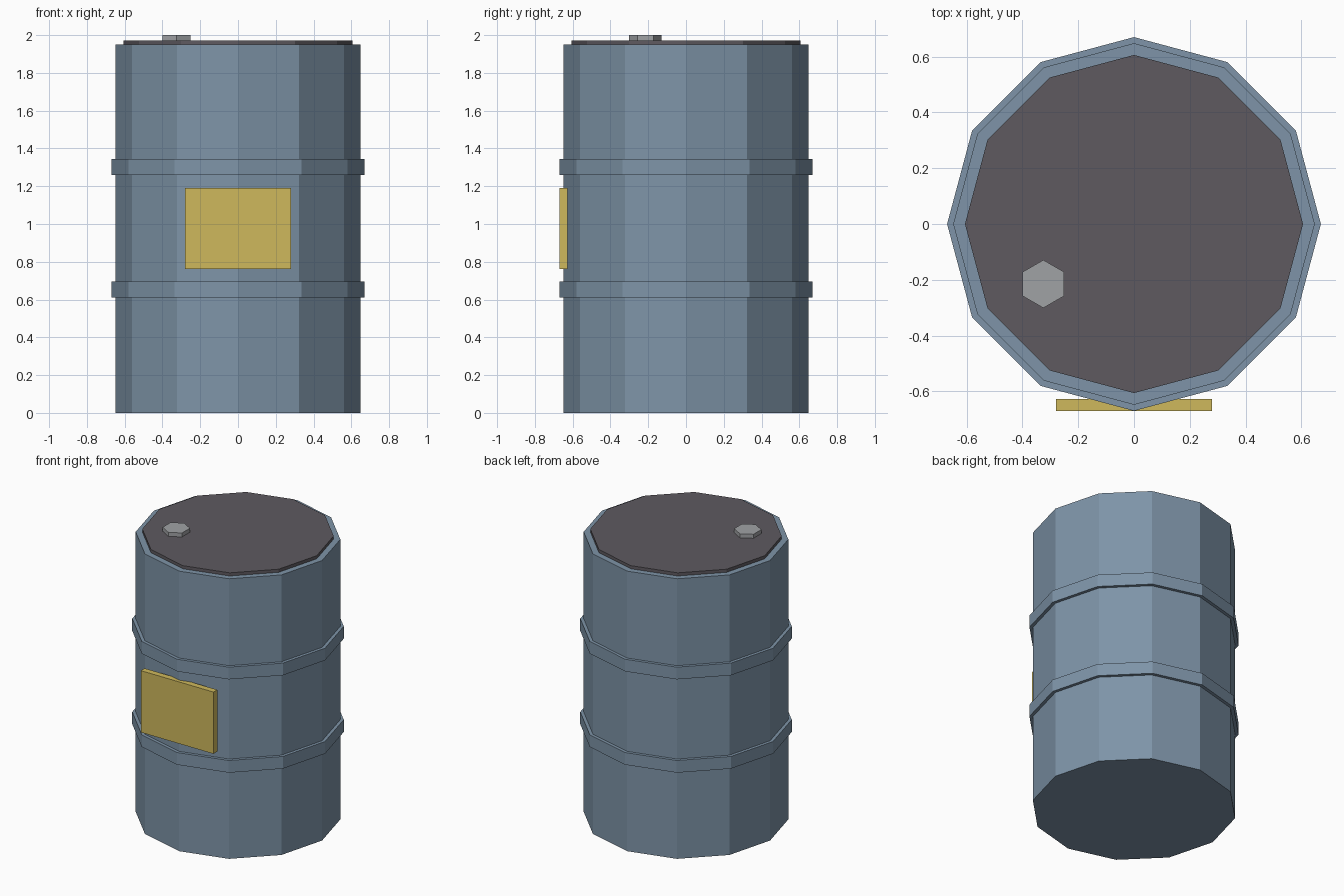
import bpy
import math

if "Cube" in bpy.data.objects:
    bpy.data.objects.remove(bpy.data.objects["Cube"])


def material(name, srgb):
    lin = [((c / 255 + 0.055) / 1.055) ** 2.4 for c in srgb]
    m = bpy.data.materials.new(name)
    m.diffuse_color = (*lin, 1)
    m.use_nodes = True
    m.node_tree.nodes["Principled BSDF"].inputs["Base Color"].default_value = m.diffuse_color
    return m


blue = material("steel blue", (126, 148, 168))
dark = material("dark grey", (94, 90, 96))
silver = material("light grey", (160, 162, 165))
yellow = material("label yellow", (207, 185, 92))


def prism(name, sides, radius, z0, z1, mat, x=0, y=0, turn=0):
    """Upright flat-sided cylinder between two heights."""
    bpy.ops.mesh.primitive_cylinder_add(
        vertices=sides, radius=radius, depth=z1 - z0,
        location=(x, y, (z0 + z1) / 2), rotation=(0, 0, turn))
    ob = bpy.context.object
    ob.name = name
    ob.data.materials.append(mat)
    return ob


# Drum body and its two raised hoops
prism("drum_body", 12, 0.648, 0, 1.95, blue)
for label, z in (("lower", 0.61), ("upper", 1.26)):
    prism(label + "_hoop", 12, 0.67, z, z + 0.085, blue)

# Lid and filler cap
prism("lid", 12, 0.606, 1.94, 1.972, dark)
prism("filler_cap", 6, 0.086, 1.96, 2.0, silver, x=-0.325, y=-0.215)

# Front label plate
bpy.ops.mesh.primitive_cube_add(size=1, location=(0, -0.649, 0.976))
plate = bpy.context.object
plate.name = "label_plate"
plate.scale = (0.56, 0.042, 0.43)
plate.data.materials.append(yellow)
